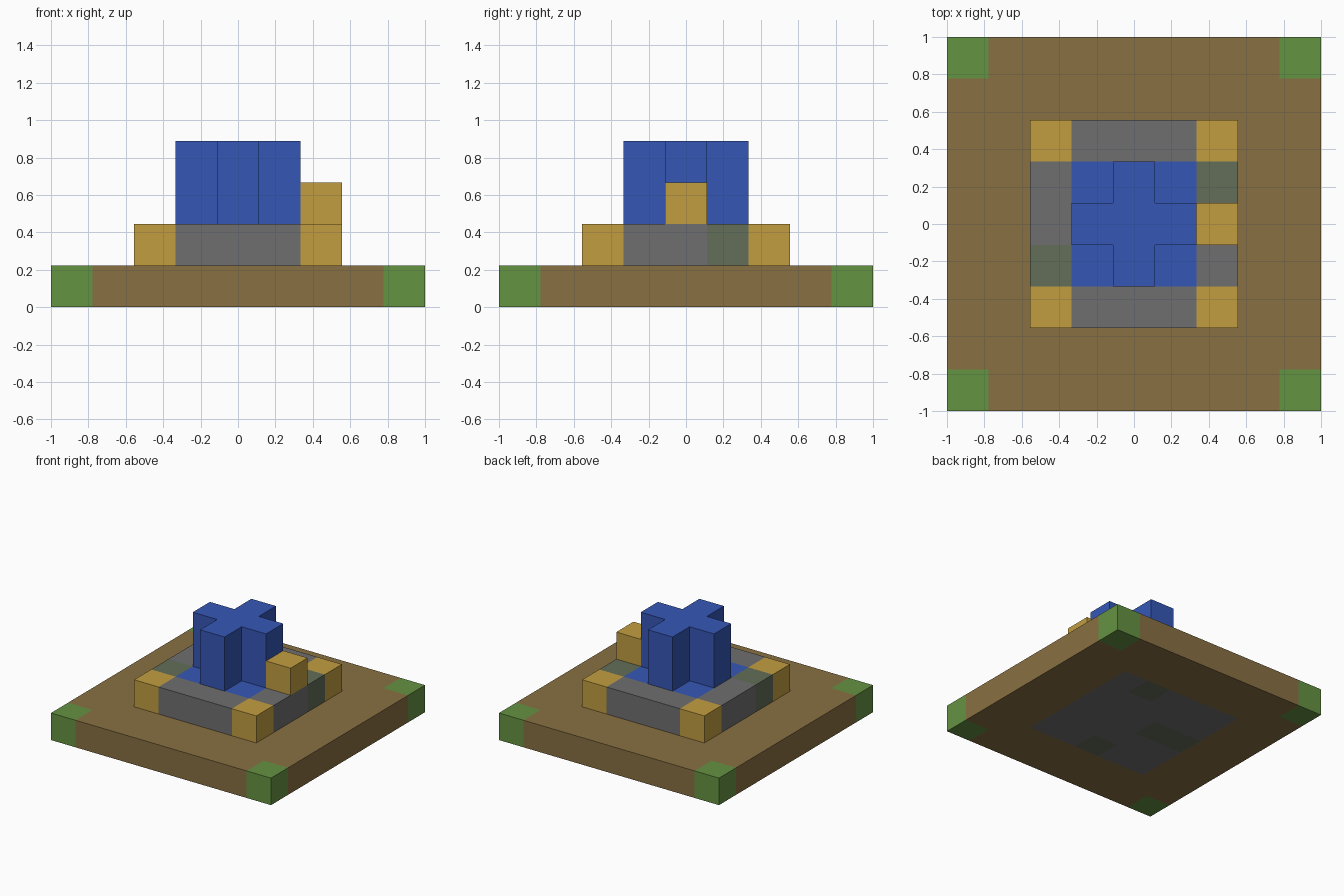
import bpy
import bmesh
from mathutils import Matrix, Vector

CELL = 2 / 9  # edge of one block

cube = bpy.data.objects.get("Cube")
if cube:
    bpy.data.objects.remove(cube, do_unlink=True)


def linear(c):
    c /= 255
    return c / 12.92 if c <= 0.04045 else ((c + 0.055) / 1.055) ** 2.4


def make_material(name, rgb):
    mat = bpy.data.materials.new(name)
    colour = [linear(c) for c in rgb] + [1]
    mat.use_nodes = True
    mat.diffuse_color = colour
    bsdf = next(n for n in mat.node_tree.nodes if n.type == 'BSDF_PRINCIPLED')
    bsdf.inputs["Base Color"].default_value = colour
    return mat


materials = {
    "earth": make_material("earth_brown", (137, 112, 66)),
    "grass": make_material("grass_green", (101, 147, 66)),
    "stone": make_material("stone_grey", (111, 111, 111)),
    "moss": make_material("mossy_grey", (99, 110, 89)),
    "gold": make_material("gold", (194, 158, 64)),
    "blue": make_material("blue", (53, 87, 182)),
}


def build_blocks(name, cells):
    """Closed shell around blocks given as {(column, row, level): colour}."""
    used = sorted(set(cells.values()))
    bm = bmesh.new()
    for cell, colour in cells.items():
        centre = Vector(cell)
        made = bmesh.ops.create_cube(bm, size=1, matrix=Matrix.Translation(centre))
        for face in {f for v in made["verts"] for f in v.link_faces}:
            face.material_index = used.index(colour)
            step = (face.calc_center_median() - centre) * 2
            neighbour = tuple(round(c) for c in centre + step)
            if neighbour in cells:
                bm.faces.remove(face)
    bmesh.ops.remove_doubles(bm, verts=bm.verts, dist=0.001)
    loose = [e for e in bm.edges if not e.link_faces]
    bmesh.ops.delete(bm, geom=loose, context='EDGES')
    loose = [v for v in bm.verts if not v.link_faces]
    bmesh.ops.delete(bm, geom=loose, context='VERTS')
    bm.transform(Matrix.Scale(CELL, 4) @ Matrix.Translation((0, 0, 0.5)))
    mesh = bpy.data.meshes.new(name)
    bm.to_mesh(mesh)
    bm.free()
    for colour in used:
        mesh.materials.append(materials[colour])
    obj = bpy.data.objects.new(name, mesh)
    bpy.context.collection.objects.link(obj)


def square(radius, level, rule):
    span = range(-radius, radius + 1)
    return {(x, y, level): rule(x, y) for x in span for y in span}


# Ground slab: earth with grassy corners and a stone foundation
def ground_colour(x, y):
    if (x, y) in {(1, 2), (-1, 0), (-2, 0), (0, -2)}:
        return "moss"
    if max(abs(x), abs(y)) <= 2:
        return "stone"
    return "grass" if abs(x) == abs(y) == 4 else "earth"


# Pool: stone rim with gold corners around a blue centre
def rim_colour(x, y):
    if max(abs(x), abs(y)) <= 1:
        return "blue"
    if abs(x) == abs(y):
        return "gold"
    return "moss" if (x, y) in {(2, 1), (-2, -1)} else "stone"


build_blocks("ground_slab", square(4, 0, ground_colour))
build_blocks("pool_tier", square(2, 1, rim_colour))

# Cross-shaped column, two blocks high
build_blocks("cross_column", {(x, y, z): "blue" for z in (2, 3)
                              for x in (-1, 0, 1) for y in (-1, 0, 1) if x * y == 0})

# Single gold block against the column
build_blocks("gold_block", {(2, 0, 2): "gold"})
